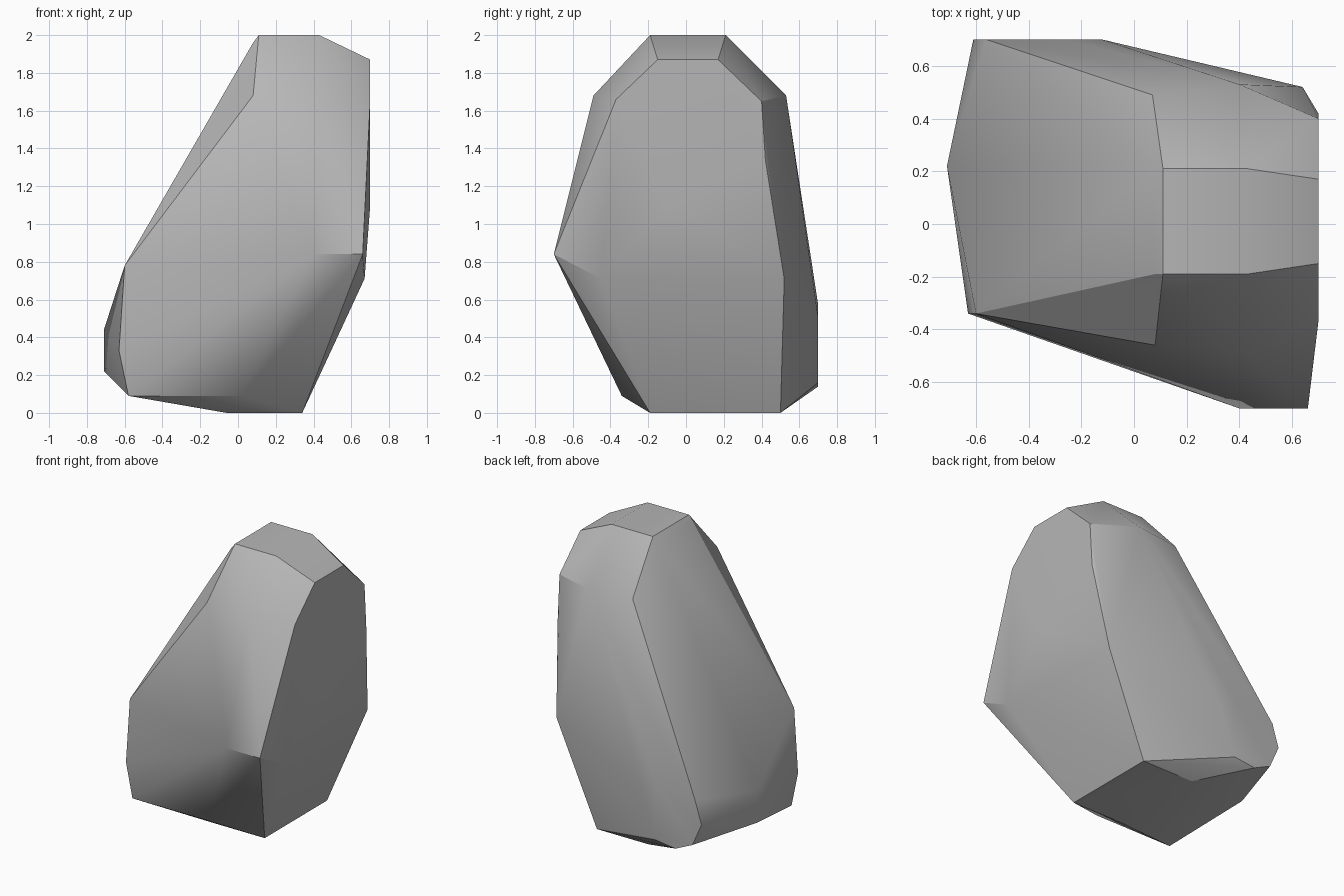
import bpy
import bmesh
import math
from mathutils import Vector


def make_material(name, level):
    """Plain matte grey stone colour."""
    material = bpy.data.materials.new(name)
    colour = (level, level, level, 1)
    material.diffuse_color = colour
    material.use_nodes = True
    shader = material.node_tree.nodes["Principled BSDF"]
    shader.inputs["Base Color"].default_value = colour
    shader.inputs["Roughness"].default_value = 0.9
    return material


def facet(axis, level, outline):
    """Corners of a flat facet that lies at one level along an axis."""
    corners = []
    for pair in outline:
        corner = list(pair)
        corner.insert("xyz".index(axis), level)
        corners.append(Vector(corner))
    return corners


def chiselled_block(name, facets, material, smooth_angle):
    """Stretch a convex skin over the facets and shade it as worn stone."""
    bm = bmesh.new()
    for corners in facets:
        for corner in corners:
            bm.verts.new(corner)
    hull = bmesh.ops.convex_hull(bm, input=bm.verts)
    spare = set(hull["geom_interior"] + hull["geom_unused"])
    loose = [item for item in spare if isinstance(item, bmesh.types.BMVert)]
    bmesh.ops.delete(bm, geom=loose, context="VERTS")
    # Join triangles that belong to the same flat facet
    bmesh.ops.dissolve_limit(bm, angle_limit=math.radians(1),
                             verts=bm.verts, edges=bm.edges)
    bmesh.ops.recalc_face_normals(bm, faces=bm.faces)

    mesh = bpy.data.meshes.new(name)
    bm.to_mesh(mesh)
    bm.free()
    mesh.materials.append(material)
    block = bpy.data.objects.new(name, mesh)
    bpy.context.collection.objects.link(block)
    bpy.ops.object.select_all(action="DESELECT")
    block.select_set(True)
    bpy.context.view_layer.objects.active = block
    bpy.ops.object.shade_smooth_by_angle(angle=math.radians(smooth_angle))
    return block


default_cube = bpy.data.objects.get("Cube")
if default_cube:
    bpy.data.objects.remove(default_cube)

# Flat crown and the shoulders just below it
crown = facet("z", 2, [(.11, -.19), (.43, -.19), (.43, .21), (.11, .21)])
crown_chamfer = facet("x", .08, [(-.19, 1.96), (.21, 1.96)])
shoulders = facet("z", 1.68, [(.08, -.46), (.43, -.49), (.07, .49), (.4, .53)])

# Upright side, with its lower corners leaning inward
left_side = facet("x", .7, [(-.15, 1.87), (.17, 1.87), (.4, 1.65), (.42, 1.34),
                            (-.37, 1.66), (-.1, 1.1)])
left_lower = facet("z", .71, [(.67, -.45), (.64, .52)])

# Projecting front ledge
front_ledge = facet("y", -.7, [(.4, .84), (.66, .84)])

# Bulging lower right corner
right_front = facet("y", -.34, [(-.6, .78), (-.63, .33), (-.58, .09), (.02, .09)])
right_side = facet("x", -.71, [(.22, .44), (.22, .22)])

# Worn flat patch at the back
back_patch = facet("y", .7, [(-.12, .5), (-.25, .57), (-.56, .52), (-.61, .36),
                             (-.54, .2), (-.41, .14), (-.25, .16)])

# Underside the rock rests on
base = facet("z", 0, [(-.06, -.19), (.34, -.19), (.34, .5), (-.06, .5)])

stone = make_material("stone grey", .47)
chiselled_block("boulder",
                [crown, crown_chamfer, shoulders, left_side, left_lower,
                 front_ledge, right_front, right_side, back_patch, base],
                stone, smooth_angle=30)
